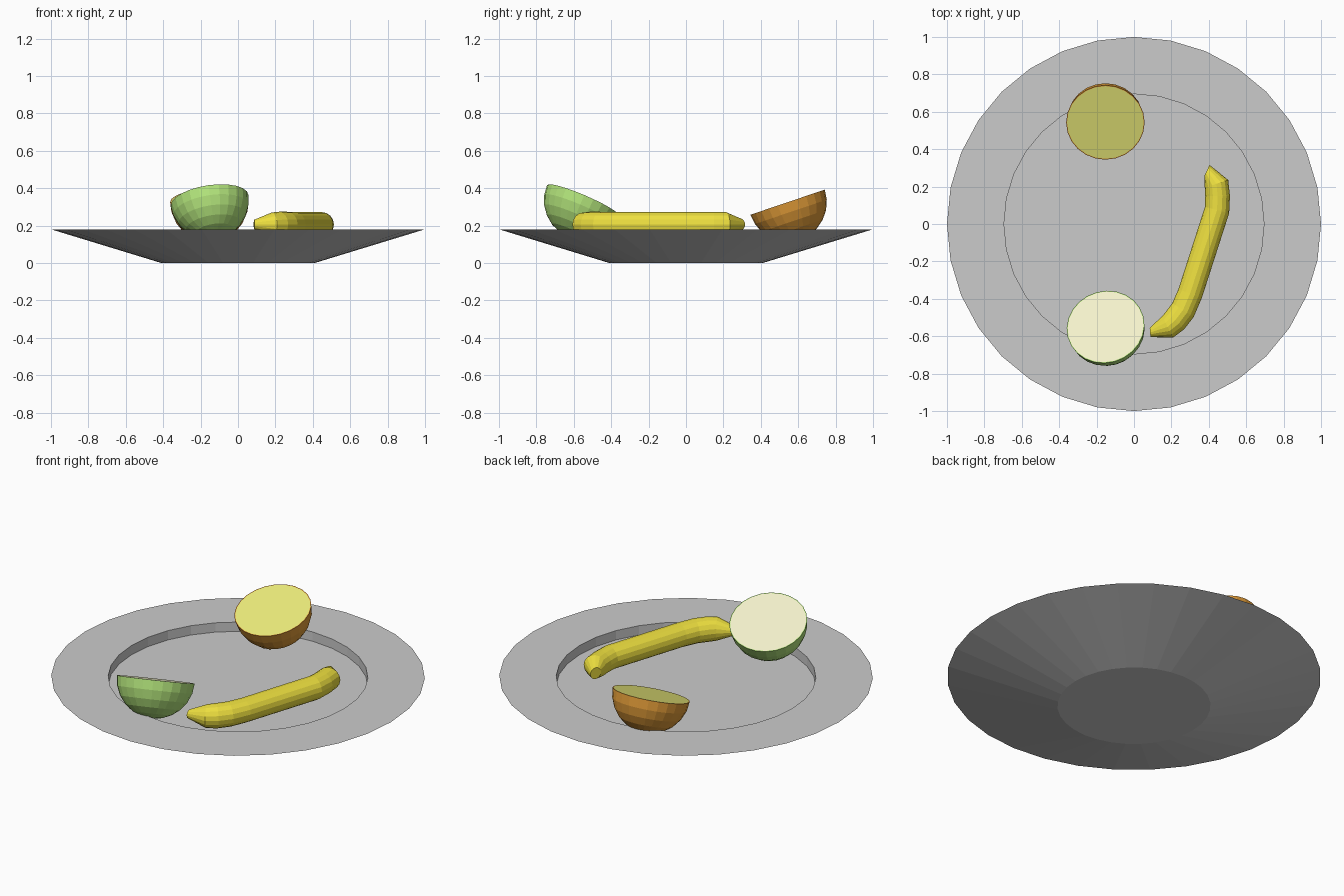
import bpy, bmesh
from math import sin, cos, pi, radians
from mathutils import Vector

if "Cube" in bpy.data.objects:
    bpy.data.objects.remove(bpy.data.objects["Cube"])


def material(name, rgb):
    m = bpy.data.materials.new(name)
    m.diffuse_color = (*rgb, 1)
    m.use_nodes = True
    m.node_tree.nodes["Principled BSDF"].inputs["Base Color"].default_value = m.diffuse_color
    return m


def skin(name, rings, mat=None, cap_start=True, cap_end=True):
    """Bridge equal rings of points into one flat-shaded mesh."""
    bm = bmesh.new()
    loops = [[bm.verts.new(p) for p in ring] for ring in rings]
    n = len(loops[0])
    for a, b in zip(loops, loops[1:]):
        for i in range(n):
            j = (i + 1) % n
            bm.faces.new((a[i], a[j], b[j], b[i]))
    if cap_start:
        bm.faces.new(loops[0][::-1])
    if cap_end:
        bm.faces.new(loops[-1])
    bmesh.ops.remove_doubles(bm, verts=bm.verts, dist=1e-5)
    if len(rings) > 1:
        bmesh.ops.recalc_face_normals(bm, faces=bm.faces)
    me = bpy.data.meshes.new(name)
    bm.to_mesh(me)
    bm.free()
    ob = bpy.data.objects.new(name, me)
    bpy.context.collection.objects.link(ob)
    if mat:
        me.materials.append(mat)
    return ob


def circle(r, z, n):
    return [(r * cos(2 * pi * i / n), r * sin(2 * pi * i / n), z) for i in range(n)]


# Plate: sloped underside, wide flat rim, sunken floor
plate_profile = [(0.41, 0), (1.0, 0.18), (0.695, 0.18), (0.695, 0.125)]
skin("plate", [circle(r, z, 32) for r, z in plate_profile])


# Fruit halves: hemispherical rind with a flat cut face
def fruit_half(name, centre, normal, rind, flesh, radius=0.21, n=24, rows=6):
    inner = radius - 0.005
    rings = []
    for k in range(rows + 1):
        a = pi / 2 * k / rows
        rings.append(circle(max(radius * sin(a), 0.004), -radius * cos(a), n))
    rings.append(circle(inner, 0, n))
    parts = [skin(name + "_rind", rings, rind, cap_end=False),
             skin(name + "_flesh", [circle(inner, 0, n)], flesh, cap_start=False)]
    for ob in parts:
        ob.location = centre
        ob.rotation_mode = 'QUATERNION'
        ob.rotation_quaternion = Vector((0, 0, 1)).rotation_difference(Vector(normal))


fruit_half("green_fruit", (-0.152, -0.55, 0.334), (-0.14, 0.39, 0.91),
           material("green_rind", (0.45, 0.78, 0.2)),
           material("pale_flesh", (0.9, 0.88, 0.6)))
fruit_half("orange_fruit", (-0.153, 0.543, 0.325), (0, -0.32, 0.947),
           material("orange_rind", (0.75, 0.33, 0.04)),
           material("yellow_flesh", (0.85, 0.85, 0.2)))

# Banana: bent tube, each ring given as x, y, radius, heading in degrees
path = [(0.086, -0.58, 0.025, 5), (0.18, -0.55, 0.064, 27),
        (0.22, -0.515, 0.068, 45), (0.262, -0.46, 0.068, 57),
        (0.30, -0.372, 0.067, 69), (0.444, 0.075, 0.067, 75),
        (0.447, 0.15, 0.066, 90), (0.441, 0.215, 0.066, 108),
        (0.39, 0.286, 0.033, 155)]
rings = []
for x, y, r, heading in path:
    h = radians(heading)
    rings.append([(x + r * c * sin(h), y - r * c * cos(h), 0.206 + r * s)
                  for c, s in ((cos(2 * pi * i / 16), sin(2 * pi * i / 16)) for i in range(16))])
skin("banana", rings, material("banana_yellow", (0.85, 0.74, 0.05)))
